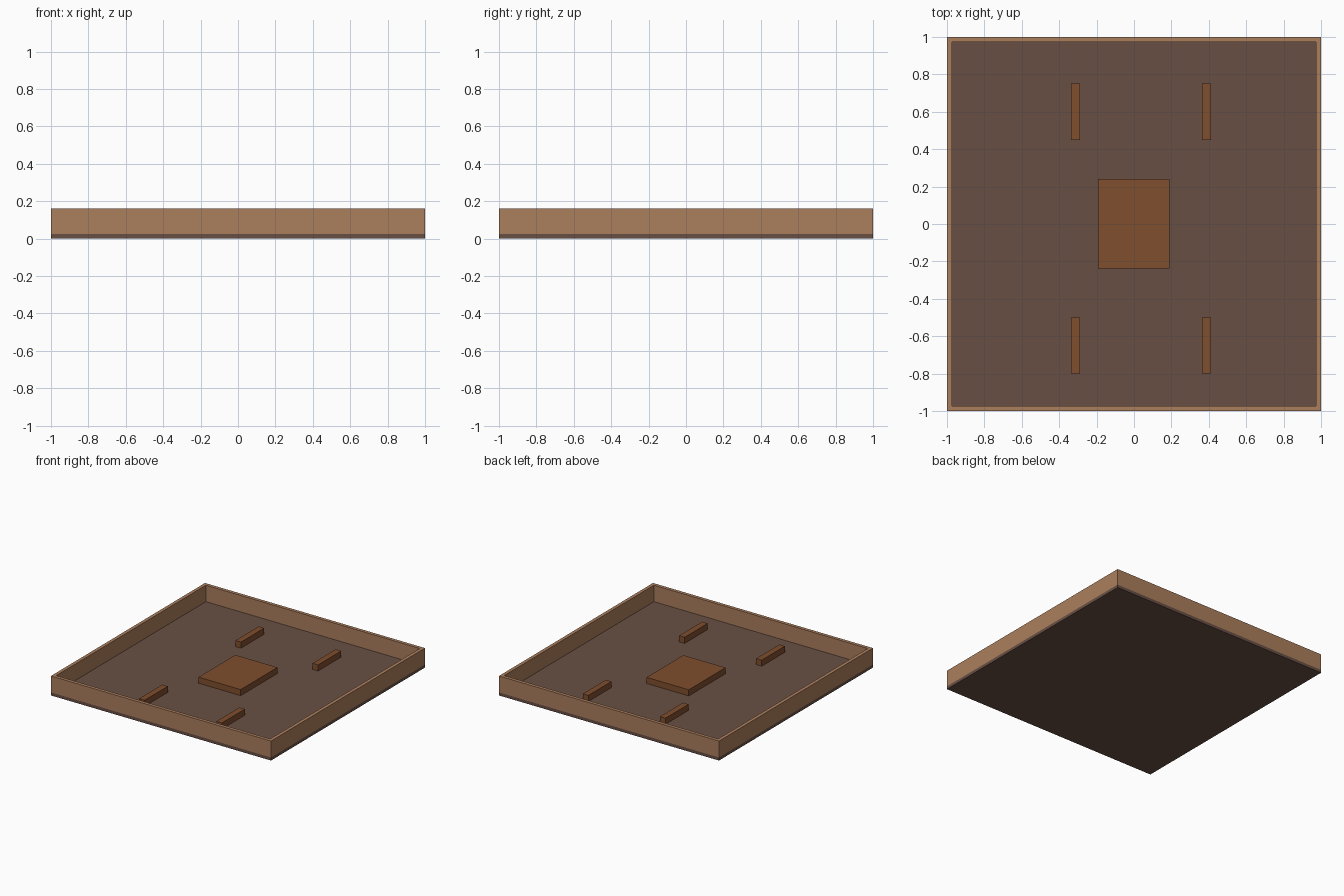
import bpy, bmesh

if "Cube" in bpy.data.objects:
    bpy.data.objects.remove(bpy.data.objects["Cube"])


def material(name, rgb):
    # sRGB 0-255 to linear
    lin = [((c / 255 + 0.055) / 1.055) ** 2.4 for c in rgb]
    m = bpy.data.materials.new(name)
    m.diffuse_color = (*lin, 1)
    m.use_nodes = True
    m.node_tree.nodes["Principled BSDF"].inputs["Base Color"].default_value = m.diffuse_color
    return m


dark_brown = material("dark_brown", (104, 79, 67))
tan = material("tan", (171, 126, 93))
wood_brown = material("wood_brown", (126, 78, 45))


def finish(name, bm, mat):
    mesh = bpy.data.meshes.new(name)
    bm.to_mesh(mesh)
    bm.free()
    mesh.materials.append(mat)
    obj = bpy.data.objects.new(name, mesh)
    bpy.context.collection.objects.link(obj)
    return obj


def box(name, x0, x1, y0, y1, z0, z1, mat):
    bm = bmesh.new()
    bmesh.ops.create_cube(bm, size=1)
    bmesh.ops.scale(bm, vec=(x1 - x0, y1 - y0, z1 - z0), verts=bm.verts)
    bmesh.ops.translate(bm, vec=((x0 + x1) / 2, (y0 + y1) / 2, (z0 + z1) / 2), verts=bm.verts)
    return finish(name, bm, mat)


FLOOR, TOP, WALL = 0.025, 0.16, 0.028

# Floor slab
box("floor", -1, 1, -1, 1, 0, FLOOR, dark_brown)

# Perimeter wall: one closed square ring swept from a rectangular section
bm = bmesh.new()
section = [(1, FLOOR), (1, TOP), (1 - WALL, TOP), (1 - WALL, FLOOR)]
corners = [(1, 1), (-1, 1), (-1, -1), (1, -1)]
rings = [[bm.verts.new((cx * r, cy * r, z)) for r, z in section] for cx, cy in corners]
for i in range(4):
    a, b = rings[i], rings[(i + 1) % 4]
    for j in range(4):
        k = (j + 1) % 4
        bm.faces.new((a[j], b[j], b[k], a[k]))
bmesh.ops.recalc_face_normals(bm, faces=bm.faces)
finish("perimeter_wall", bm, tan)

# Raised centre block
box("centre_block", -0.193, 0.19, -0.237, 0.24, FLOOR, 0.075, wood_brown)

# Four low bars around the block
for side, x in (("left", -0.313), ("right", 0.388)):
    for end, y in (("front", -0.65), ("back", 0.6)):
        box(f"{end}_{side}_bar", x - 0.025, x + 0.025, y - 0.15, y + 0.15,
            FLOOR, 0.075, wood_brown)
